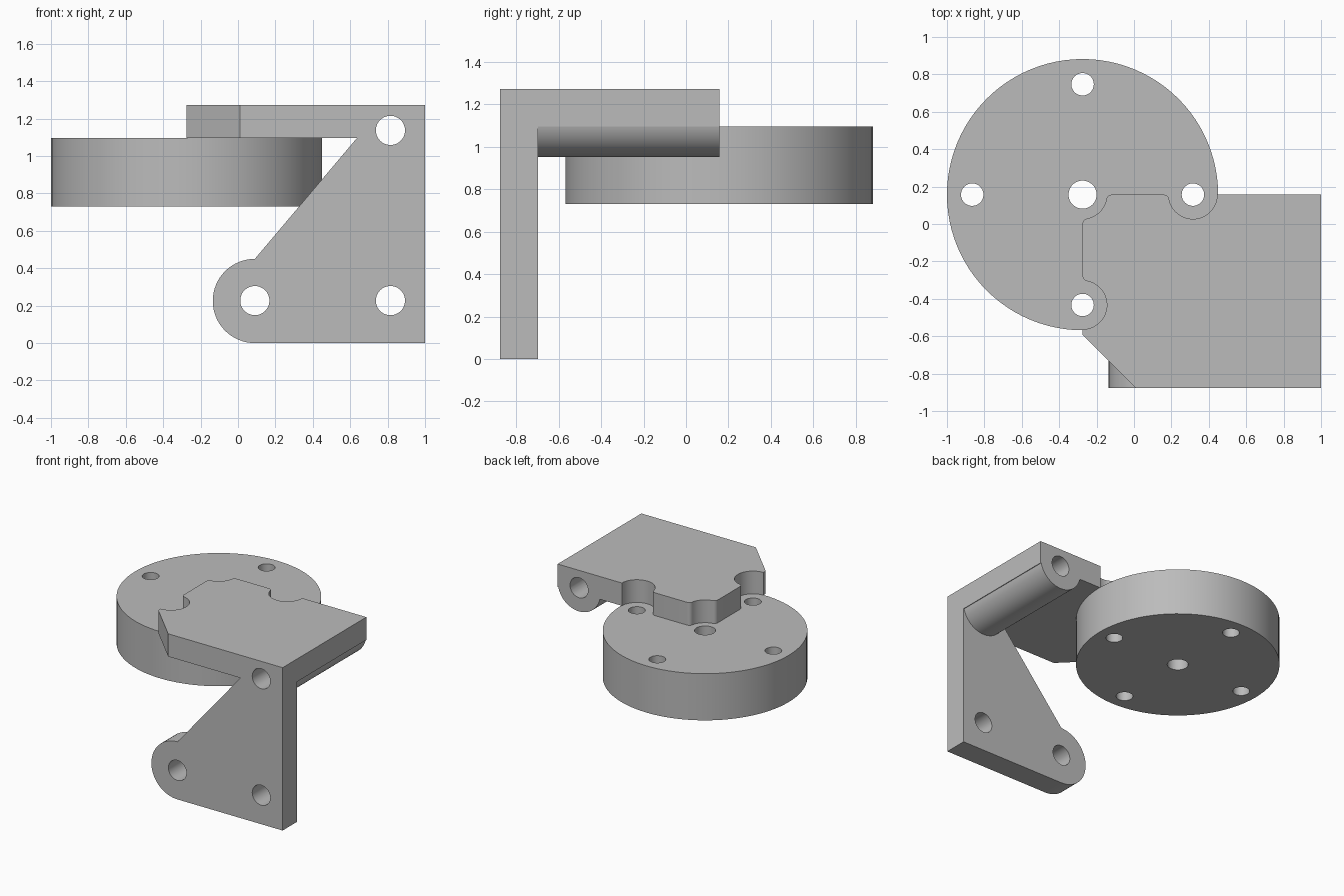
import bpy, bmesh
from math import pi, cos, sin, sqrt, atan2, radians
from mathutils import Matrix

if "Cube" in bpy.data.objects:
    bpy.data.objects.remove(bpy.data.objects["Cube"])

grey = bpy.data.materials.new("plain grey")
grey.use_nodes = True
grey.diffuse_color = (0.5, 0.5, 0.5, 1)
grey.node_tree.nodes["Principled BSDF"].inputs["Base Color"].default_value = (0.5, 0.5, 0.5, 1)


def arc(cx, cy, r, a0, a1, n=16):
    return [(cx + r * cos(a0 + (a1 - a0) * i / n), cy + r * sin(a0 + (a1 - a0) * i / n))
            for i in range(n + 1)]


def circle(cx, cy, r, n=48):
    return arc(cx, cy, r, 0, 2 * pi, n)[:-1]


def extrude(name, loops, depth, matrix):
    """Solid from an outline and hole loops, centred on its own plane."""
    curve = bpy.data.curves.new(name, "CURVE")
    curve.dimensions, curve.fill_mode, curve.extrude = "2D", "BOTH", depth / 2
    for pts in loops:
        spline = curve.splines.new("POLY")
        spline.points.add(len(pts) - 1)
        for p, (x, y) in zip(spline.points, pts):
            p.co = (x, y, 0, 1)
        spline.use_cyclic_u = True
    temp = bpy.data.objects.new("temp", curve)
    bpy.context.collection.objects.link(temp)
    dg = bpy.context.evaluated_depsgraph_get()
    mesh = bpy.data.meshes.new_from_object(temp.evaluated_get(dg))
    bpy.data.objects.remove(temp)
    bm = bmesh.new()
    bm.from_mesh(mesh)
    bmesh.ops.remove_doubles(bm, verts=bm.verts, dist=1e-5)
    bmesh.ops.recalc_face_normals(bm, faces=bm.faces)
    bm.transform(matrix)
    bm.to_mesh(mesh)
    bm.free()
    mesh.materials.clear()
    mesh.materials.append(grey)
    obj = bpy.data.objects.new(name, mesh)
    bpy.context.collection.objects.link(obj)
    return obj


def flat(z0, z1):
    return Matrix.Translation((0, 0, (z0 + z1) / 2))


def upright(y0, y1):
    return Matrix.Translation((0, (y0 + y1) / 2, 0)) @ Matrix.Rotation(pi / 2, 4, "X")


def smooth(obj):
    bpy.ops.object.select_all(action="DESELECT")
    obj.select_set(True)
    bpy.context.view_layer.objects.active = obj
    bpy.ops.object.shade_smooth_by_angle(angle=radians(30))


# Main dimensions
AX, AY = -0.275, 0.157          # disc axis
PITCH = 0.59                    # disc hole distance
FRONT, STEP, BACK = -0.877, -0.697, 0.157
LOW, TOP = 1.095, 1.273         # top plate heights

# Round disc with a centre hole and four outer holes
holes = [circle(AX, AY, 0.075)]
for k in range(4):
    holes.append(circle(AX + PITCH * cos(k * pi / 2), AY + PITCH * sin(k * pi / 2), 0.06))
disc = extrude("disc", [circle(AX, AY, 0.725, 96)] + holes, LOW - 0.73, flat(0.73, LOW))
smooth(disc)

# Top plate: one scalloped edge, mirrored over the corner diagonal
R, F = 0.13, 0.03
D = sqrt((R + F) ** 2 - F ** 2)
T = atan2(F, D)
edge = (arc(0, 0, R, pi / 4, T, 8)
        + arc(D, F, F, T + pi, 1.5 * pi, 8)
        + arc(PITCH - D, F, F, 1.5 * pi, 2 * pi - T, 8)
        + arc(PITCH, 0, R, pi - T, 0, 24))
W, H = 1 - AX, BACK - FRONT
outline = edge + [(W, 0), (W, H), (0.285, H), (0, H - 0.285)]
outline += [(v, u) for u, v in reversed(edge[1:])]
bracket = extrude("bracket", [[(AX + u, BACK - v) for u, v in outline]],
                  TOP - LOW, flat(LOW, TOP))

# Upright front plate with a rounded lug and two lower holes
lug = arc(0.09, 0.225, 0.225, 1.5 * pi, pi / 2, 32)
front_plate = extrude(
    "front_plate",
    [lug + [(0.635, LOW), (0.635, 1.18), (1, 1.18), (1, 0)],
     circle(0.09, 0.227, 0.078), circle(0.815, 0.227, 0.078)],
    STEP - FRONT, upright(FRONT, STEP))

# Rounded rib under the top plate, and the bore through it
rib = extrude("rib", [arc(0.815, 1.137, 0.185, pi, 2 * pi, 32) + [(1, 1.2), (0.63, 1.2)]],
              BACK - FRONT - 0.1, upright(FRONT + 0.1, BACK))
bore = extrude("bore_cutter", [circle(0.815, 1.137, 0.078)], 1.4, upright(-1.1, 0.3))

# Join the bracket into one solid
tools = [(front_plate, "UNION"), (rib, "UNION"), (bore, "DIFFERENCE")]
for tool, operation in tools:
    mod = bracket.modifiers.new(tool.name, "BOOLEAN")
    mod.object, mod.operation, mod.solver = tool, operation, "EXACT"
joined = bpy.data.meshes.new_from_object(
    bracket.evaluated_get(bpy.context.evaluated_depsgraph_get()))
bracket.modifiers.clear()
bracket.data = joined
for tool, _ in tools:
    bpy.data.objects.remove(tool)
smooth(bracket)
